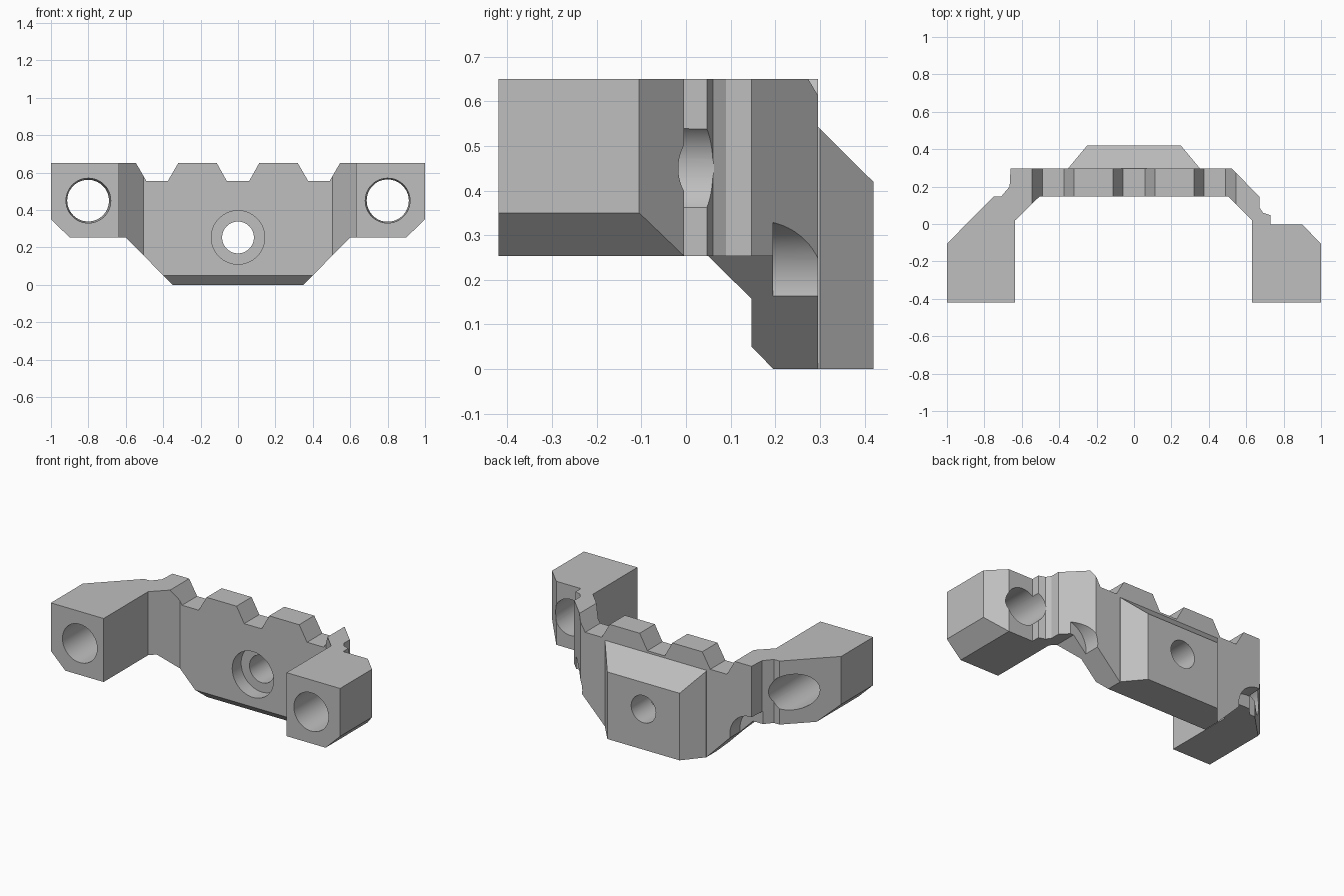
import bpy, bmesh, math
from mathutils import Matrix, Vector

default = bpy.data.objects.get("Cube")
if default:
    bpy.data.objects.remove(default, do_unlink=True)

grey = bpy.data.materials.new("mid_grey")
grey.use_nodes = True
colour = (0.52, 0.52, 0.52, 1)
grey.diffuse_color = colour
grey.node_tree.nodes["Principled BSDF"].inputs["Base Color"].default_value = colour


def to_object(name, bm):
    bmesh.ops.recalc_face_normals(bm, faces=bm.faces)
    mesh = bpy.data.meshes.new(name)
    bm.to_mesh(mesh)
    bm.free()
    mesh.materials.append(grey)
    ob = bpy.data.objects.new(name, mesh)
    bpy.context.collection.objects.link(ob)
    return ob


def prism(name, points, axis, low, high):
    """Extrude a 2D outline along x, y or z."""
    place = {"x": lambda a, b: (low, a, b),
             "y": lambda a, b: (a, low, b),
             "z": lambda a, b: (a, b, low)}[axis]
    bm = bmesh.new()
    face = bm.faces.new([bm.verts.new(place(a, b)) for a, b in points])
    new = bmesh.ops.extrude_face_region(bm, geom=[face])["geom"]
    shift = Vector([high - low if axis == k else 0 for k in "xyz"])
    bmesh.ops.translate(bm, vec=shift, verts=[g for g in new if isinstance(g, bmesh.types.BMVert)])
    return to_object(name, bm)


def bore(name, x, z, front, back, r_front, r_back):
    """Round cutter running along y."""
    bm = bmesh.new()
    matrix = Matrix.Translation((x, (front + back) / 2, z)) @ Matrix.Rotation(-math.pi / 2, 4, "X")
    bmesh.ops.create_cone(bm, cap_ends=True, segments=64, radius1=r_front, radius2=r_back,
                          depth=back - front, matrix=matrix)
    return to_object(name, bm)


def combine(target, tool, operation):
    mod = target.modifiers.new(operation.lower(), "BOOLEAN")
    mod.object, mod.operation, mod.solver = tool, operation, "EXACT"
    graph = bpy.context.evaluated_depsgraph_get()
    result = bpy.data.meshes.new_from_object(target.evaluated_get(graph))
    target.modifiers.clear()
    target.data = result
    bpy.data.objects.remove(tool, do_unlink=True)


# Bracket seen from above: inner edge, left arm, stepped back edge, right arm
plan = [(-1, -.42), (-.635, -.42), (-.635, .02), (-.505, .147), (.505, .147), (.63, .02),
        (.63, -.42), (1, -.42), (1, -.105), (.9, -.004), (.73, -.004), (.73, .047),
        (.69, .06), (.67, .09), (.67, .147), (.523, .296), (-.66, .296), (-.665, .2),
        (-.71, .147), (-.75, .147), (-1, -.105)]
bracket = prism("bracket", plan, "z", -.1, .8)

# Front outline with chamfered underside and toothed top, mirrored about the centre
half = [(.35, 0), (.6, .253), (.9, .253), (1, .35), (1, .65), (.545, .65), (.49, .555),
        (.375, .555), (.32, .65), (.113, .65), (.06, .555)]
outline = half + [(-x, z) for x, z in reversed(half)]
combine(bracket, prism("outline_cutter", outline, "y", -.6, .6), "INTERSECT")

# Lower front chamfer
combine(bracket, prism("chamfer_cutter", [(.1, -.1), (.295, -.1), (.1, .097)], "x", -.7, .7),
        "DIFFERENCE")

# Rear boss with slanted sides and sloping top
boss = prism("boss", [(-.35, .25), (.35, .25), (.35, .3), (.25, .42), (-.25, .42), (-.35, .3)],
             "z", 0, .7)
combine(boss, prism("slope_cutter", [(.2, -.1), (.5, -.1), (.5, .34), (.295, .543), (.2, .543)],
                    "x", -.6, .6), "INTERSECT")
combine(bracket, boss, "UNION")

# Centre hole with front counterbore
combine(bracket, bore("centre_hole", 0, .253, 0, .6, .085, .085), "DIFFERENCE")
combine(bracket, bore("counterbore", 0, .253, 0, .235, .143, .143), "DIFFERENCE")

# Arm holes and the rear scoops beside the boss
for side in (-1, 1):
    combine(bracket, bore("arm_hole", side * .8, .45, -.43, .3, .12, .108), "DIFFERENCE")
    combine(bracket, bore("scoop", side * .655, .187, .195, .5, .145, .145), "DIFFERENCE")

bpy.ops.object.select_all(action="DESELECT")
bracket.select_set(True)
bpy.context.view_layer.objects.active = bracket
bpy.ops.object.shade_smooth_by_angle(angle=math.radians(20))
